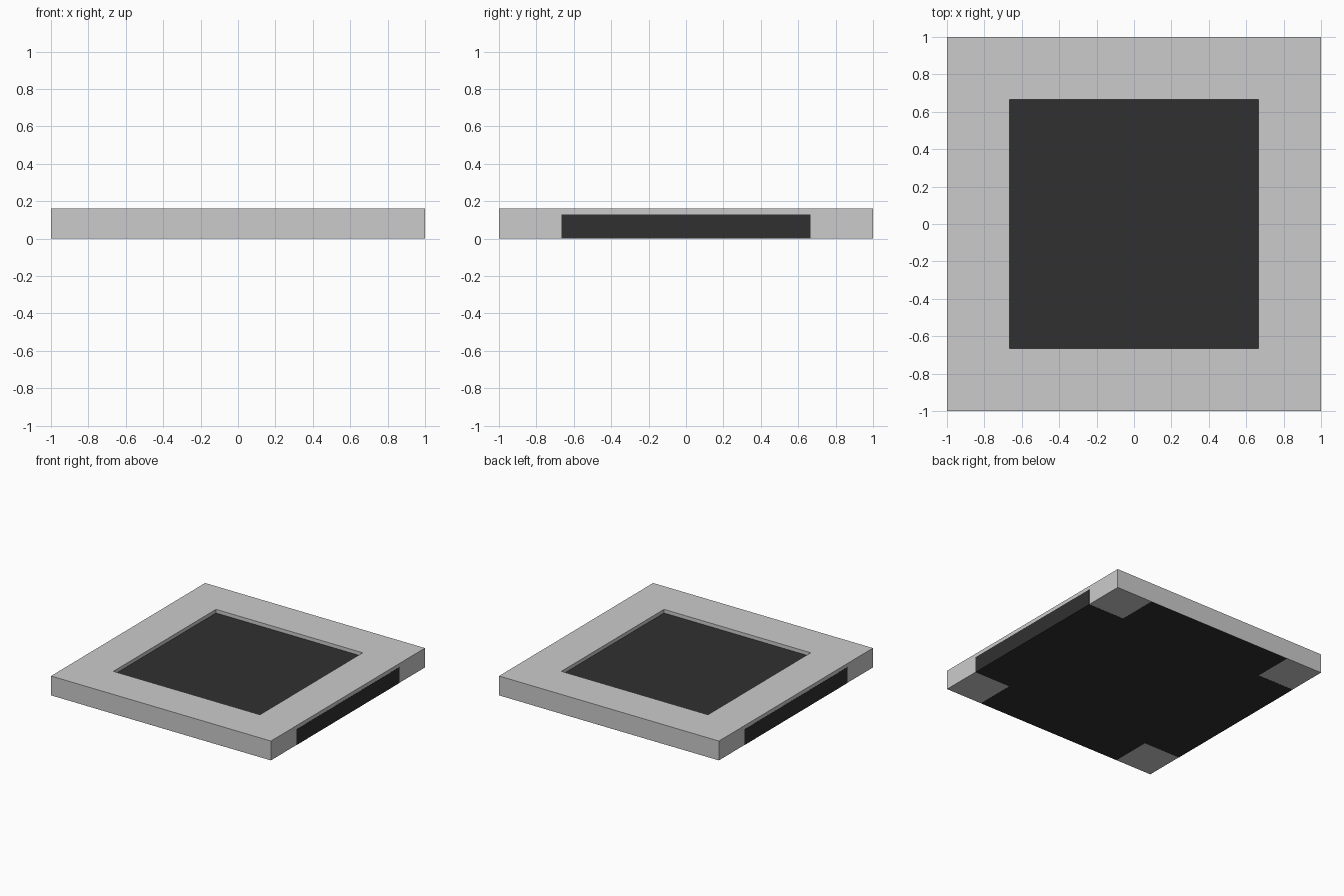
import bpy, bmesh

if "Cube" in bpy.data.objects:
    bpy.data.objects.remove(bpy.data.objects["Cube"])

OUT, INN = 1.0, 2 / 3      # outer and opening half-widths
FRAME_H, PANEL_H = 0.16, 0.13
GAP = 0.0008               # keeps flush faces from overlapping


def new_object(name, bm):
    bmesh.ops.recalc_face_normals(bm, faces=bm.faces)
    mesh = bpy.data.meshes.new(name)
    bm.to_mesh(mesh)
    bm.free()
    obj = bpy.data.objects.new(name, mesh)
    bpy.context.collection.objects.link(obj)
    return obj


def rect(x, y):
    return [(-x, -y), (x, -y), (x, y), (-x, y)]


# Square frame with an open centre
bm = bmesh.new()
rings = [[bm.verts.new((x, y, z)) for x, y in rect(*size)]
         for size, z in (((OUT - GAP, OUT), GAP), ((OUT - GAP, OUT), FRAME_H),
                         ((INN, INN), FRAME_H), ((INN, INN), GAP))]
for k in range(4):
    a, b = rings[k], rings[(k + 1) % 4]
    for i in range(4):
        j = (i + 1) % 4
        bm.faces.new((a[i], a[j], b[j], b[i]))
new_object("frame", bm)

# Dark cross-shaped panel, running out flush to the middle of each side
bm = bmesh.new()
x, y, c = OUT, OUT - GAP, INN
outline = [(c, -y), (c, -c), (x, -c), (x, c), (c, c), (c, y),
           (-c, y), (-c, c), (-x, c), (-x, -c), (-c, -c), (-c, -y)]
base = bm.faces.new([bm.verts.new((px, py, 0)) for px, py in outline])
ext = bmesh.ops.extrude_face_region(bm, geom=[base], use_keep_orig=True)
top = [v for v in ext["geom"] if isinstance(v, bmesh.types.BMVert)]
bmesh.ops.translate(bm, verts=top, vec=(0, 0, PANEL_H))
panel = new_object("inset_panel", bm)

dark = bpy.data.materials.new("dark")
dark.diffuse_color = (0.03, 0.03, 0.03, 1)
dark.use_nodes = True
dark.node_tree.nodes["Principled BSDF"].inputs["Base Color"].default_value = dark.diffuse_color
panel.data.materials.append(dark)
